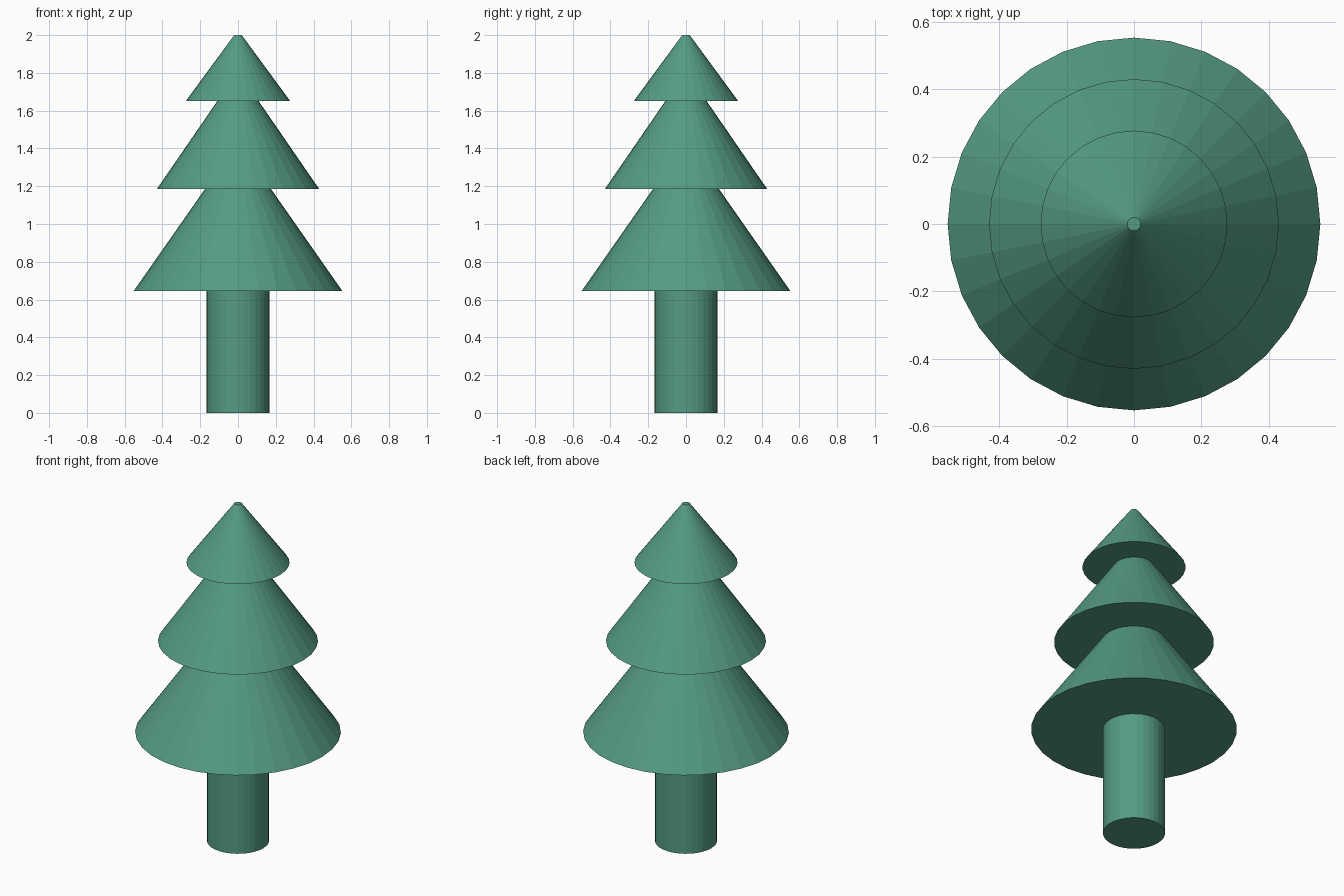
import bpy, bmesh
from math import cos, sin, tau

if "Cube" in bpy.data.objects:
    bpy.data.objects.remove(bpy.data.objects["Cube"])

SIDES = 32

# Outline (radius, height) from the foot of the trunk to the tip
PROFILE = [
    (0.167, 0.0), (0.167, 0.645),    # trunk
    (0.553, 0.645), (0.175, 1.185),  # lower tier
    (0.43, 1.185), (0.11, 1.65),     # middle tier
    (0.277, 1.65), (0.02, 2.0),      # top tier
]


def lathe(name, profile, sides):
    """Closed, flat-shaded solid of revolution about z."""
    bm = bmesh.new()
    rings = [[bm.verts.new((r * cos(tau * i / sides), r * sin(tau * i / sides), z))
              for i in range(sides)] for r, z in profile]
    for low, high in zip(rings, rings[1:]):
        for i in range(sides):
            j = (i + 1) % sides
            bm.faces.new((low[i], low[j], high[j], high[i]))
    bm.faces.new(rings[0][::-1])
    bm.faces.new(rings[-1])
    bmesh.ops.recalc_face_normals(bm, faces=bm.faces)
    mesh = bpy.data.meshes.new(name)
    bm.to_mesh(mesh)
    bm.free()
    obj = bpy.data.objects.new(name, mesh)
    bpy.context.collection.objects.link(obj)
    return obj


# Tree, one continuous skin from trunk to tip
tree = lathe("pine_tree", PROFILE, SIDES)
green = bpy.data.materials.new("pine_green")
green.diffuse_color = (0.09, 0.33, 0.23, 1.0)
green.use_nodes = True
green.node_tree.nodes["Principled BSDF"].inputs["Base Color"].default_value = green.diffuse_color
tree.data.materials.append(green)
